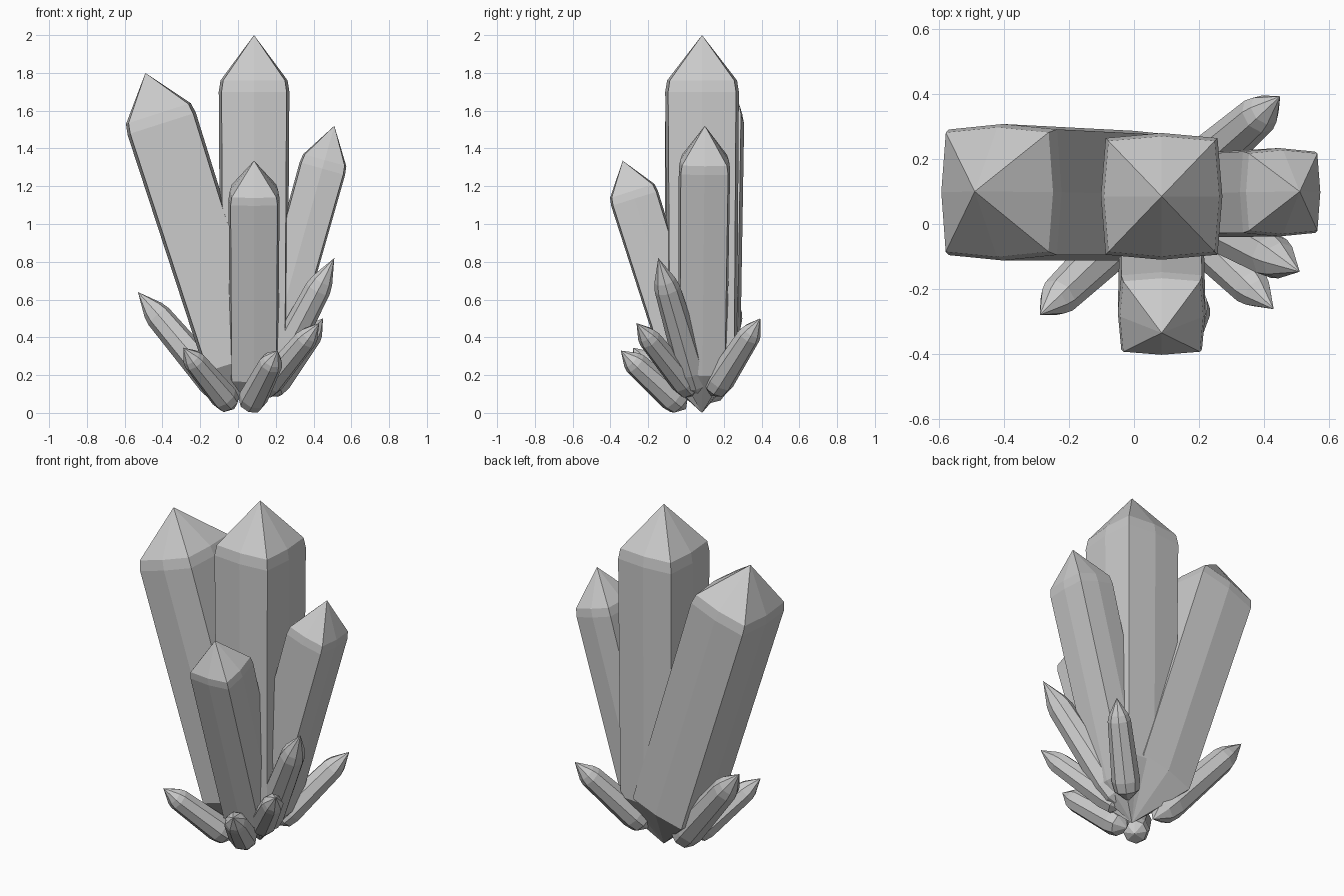
import bpy, bmesh
from math import cos, sin, pi
from mathutils import Vector

cube = bpy.data.objects.get("Cube")
if cube:
    bpy.data.objects.remove(cube)

# One stone colour for the whole cluster
stone = bpy.data.materials.new("grey_crystal")
stone.use_nodes = True
GREY = (0.6, 0.6, 0.6, 1)
stone.diffuse_color = GREY
stone.node_tree.nodes["Principled BSDF"].inputs["Base Color"].default_value = GREY


def crystal(name, base, tip, rx, ry, corner, profile):
    """Eight-sided shaft with pointed ends; profile lists (fraction of length, scale)."""
    base, tip = Vector(base), Vector(tip)
    axis = tip - base
    turn = Vector((0, 0, 1)).rotation_difference(axis)
    bm = bmesh.new()
    rings = []
    for along, scale in profile:
        ring = []
        for i in range(8):
            # odd points are the corners of a rounded square, even ones its bulged sides
            r = scale * (corner * 2 ** 0.5 if i % 2 else 1)
            a = i * pi / 4
            offset = turn @ Vector((rx * r * cos(a), ry * r * sin(a), 0))
            ring.append(bm.verts.new(base + axis * along + offset))
        rings.append(ring)
    bottom, top = bm.verts.new(base), bm.verts.new(tip)
    for i in range(8):
        j = (i + 1) % 8
        for low, high in zip(rings, rings[1:]):
            bm.faces.new((low[i], low[j], high[j], high[i]))
        bm.faces.new((rings[-1][i], rings[-1][j], top))
        bm.faces.new((rings[0][j], rings[0][i], bottom))
    bmesh.ops.recalc_face_normals(bm, faces=bm.faces)
    mesh = bpy.data.meshes.new(name)
    bm.to_mesh(mesh)
    bm.free()
    mesh.materials.append(stone)
    bpy.context.collection.objects.link(bpy.data.objects.new(name, mesh))


# Large square shafts growing from one root point
ROOT = (0.085, 0.085, 0)
SHAFT = [(0.15, 0.95), (0.85, 1), (0.88, 0.95)]
for name, tip, rx, ry in [
    ("centre_crystal", (0.085, 0.085, 2.0), 0.187, 0.195),
    ("tall_right_crystal", (-0.49, 0.1, 1.8), 0.19, 0.21),
    ("tall_left_crystal", (0.51, 0.1, 1.52), 0.125, 0.136),
    ("front_crystal", (0.085, -0.335, 1.335), 0.135, 0.13),
]:
    crystal(name, ROOT, tip, rx, ry, 0.92, SHAFT)

# Small round shards around the foot, thicker toward the base
SHARD = [(0.1, 0.95), (0.2, 1.1), (0.78, 0.9), (0.84, 0.75)]
for name, base, tip, r in [
    ("back_right_shard", (-0.03, 0.12, 0.05), (-0.53, 0.26, 0.64), 0.078),
    ("front_right_shard", (-0.02, -0.02, 0.02), (-0.29, -0.28, 0.345), 0.066),
    ("front_shard", (0.05, 0.0, 0.02), (0.21, -0.345, 0.33), 0.07),
    ("front_left_shard", (0.11, 0.05, 0.09), (0.43, -0.262, 0.475), 0.066),
    ("upper_left_shard", (0.12, 0.07, 0.08), (0.51, -0.147, 0.82), 0.076),
    ("back_left_shard", (0.15, 0.13, 0.09), (0.45, 0.393, 0.5), 0.068),
]:
    crystal(name, base, tip, r, r, 0.72, SHARD)
